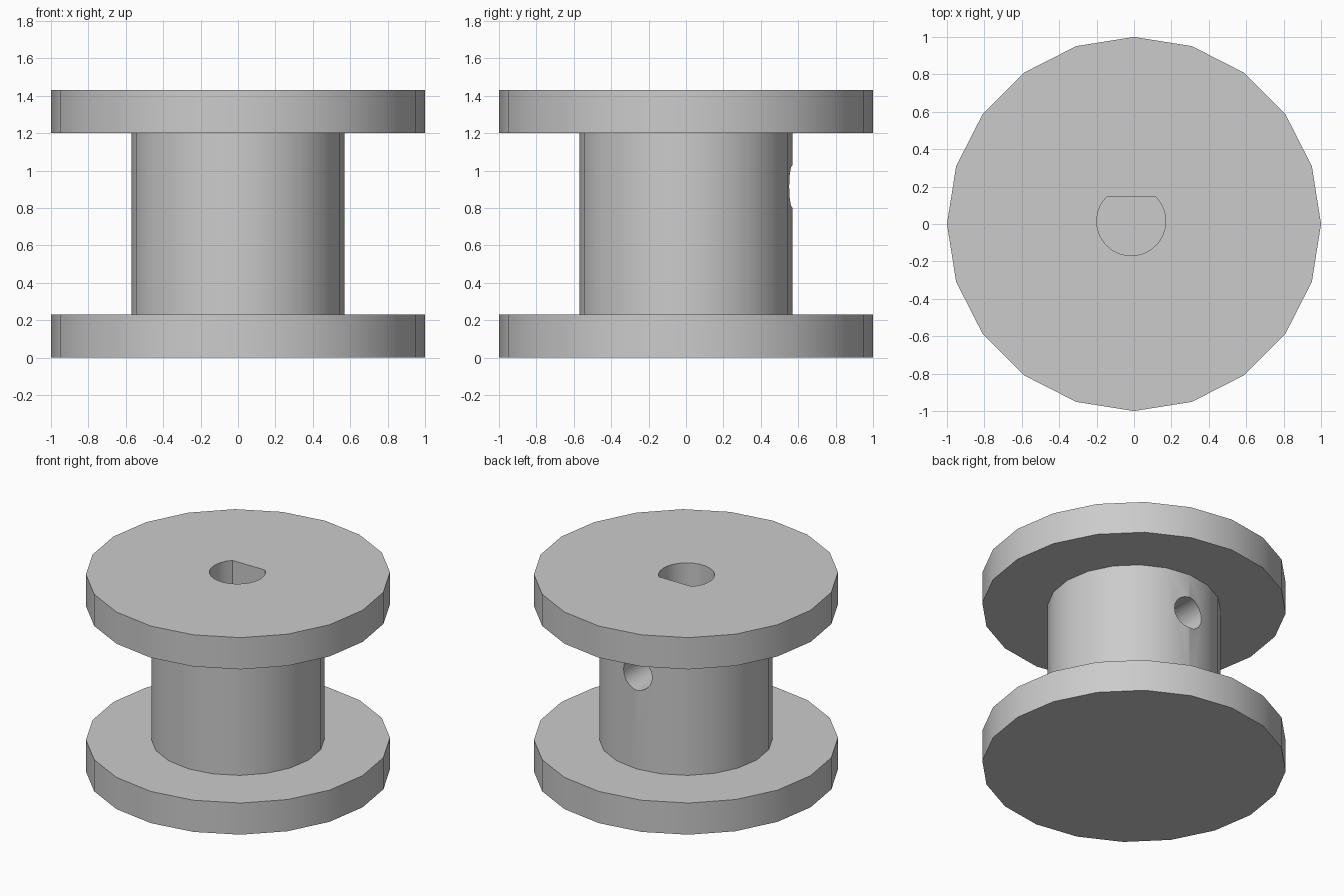
import bpy
import bmesh
from math import sin, cos, asin, pi, radians
from mathutils import Matrix

if "Cube" in bpy.data.objects:
    bpy.data.objects.remove(bpy.data.objects["Cube"])

SIDES = 20
FLANGE_R, HUB_R = 1.0, 0.57
FLANGE_H, HEIGHT = 0.23, 1.43

grey = bpy.data.materials.new("plain grey")
grey.use_nodes = True
colour = (0.6, 0.6, 0.6, 1)
grey.diffuse_color = colour
grey.node_tree.nodes["Principled BSDF"].inputs["Base Color"].default_value = colour


def circle(radius, start=0.0, sweep=2 * pi, count=SIDES, closed=True):
    steps = count if closed else count - 1
    return [(radius * cos(start + sweep * i / steps),
             radius * sin(start + sweep * i / steps)) for i in range(count)]


def loft(name, sections, matrix=Matrix()):
    """Closed solid through (outline, height) sections."""
    bm = bmesh.new()
    rings = [[bm.verts.new((x, y, z)) for x, y in outline] for outline, z in sections]
    for low, high in zip(rings, rings[1:]):
        for i in range(len(low)):
            j = (i + 1) % len(low)
            bm.faces.new((low[i], low[j], high[j], high[i]))
    bm.faces.new(rings[0][::-1])
    bm.faces.new(rings[-1])
    bm.transform(matrix)
    bmesh.ops.recalc_face_normals(bm, faces=bm.faces)
    mesh = bpy.data.meshes.new(name)
    bm.to_mesh(mesh)
    bm.free()
    mesh.materials.append(grey)
    obj = bpy.data.objects.new(name, mesh)
    bpy.context.collection.objects.link(obj)
    return obj


# Spool body: two wide flanges joined by a narrower hub
wide, narrow = circle(FLANGE_R), circle(HUB_R)
spool = loft("spool", [(wide, 0), (wide, FLANGE_H), (narrow, FLANGE_H),
                       (narrow, HEIGHT - FLANGE_H), (wide, HEIGHT - FLANGE_H),
                       (wide, HEIGHT)])

# Blind D-shaped shaft bore, its flat side towards the back
BORE_R, FLAT = 0.185, 0.13
flat_angle = asin(FLAT / BORE_R)
d_shape = circle(BORE_R, pi - flat_angle, pi + 2 * flat_angle, closed=False)
bore = loft("shaft_bore_cutter", [(d_shape, FLANGE_H), (d_shape, HEIGHT + 0.1)],
            Matrix.Translation((-0.015, 0.015, 0)))

# Set-screw hole from the back of the hub into the bore
screw = circle(0.115)
screw_hole = loft("screw_hole_cutter", [(screw, 0.05), (screw, 0.8)],
                  Matrix.Translation((0, 0, 0.915)) @ Matrix.Rotation(radians(-90), 4, "X"))

# Cut both holes, then drop the cutters
bpy.ops.object.select_all(action="DESELECT")
spool.select_set(True)
bpy.context.view_layer.objects.active = spool
for cutter in (bore, screw_hole):
    cutter.hide_render = True
    mod = spool.modifiers.new(cutter.name, "BOOLEAN")
    mod.operation = "DIFFERENCE"
    mod.solver = "EXACT"
    mod.object = cutter
    bpy.ops.object.modifier_apply(modifier=mod.name)
    bpy.data.objects.remove(cutter)

bpy.ops.object.shade_smooth_by_angle(angle=radians(30))
